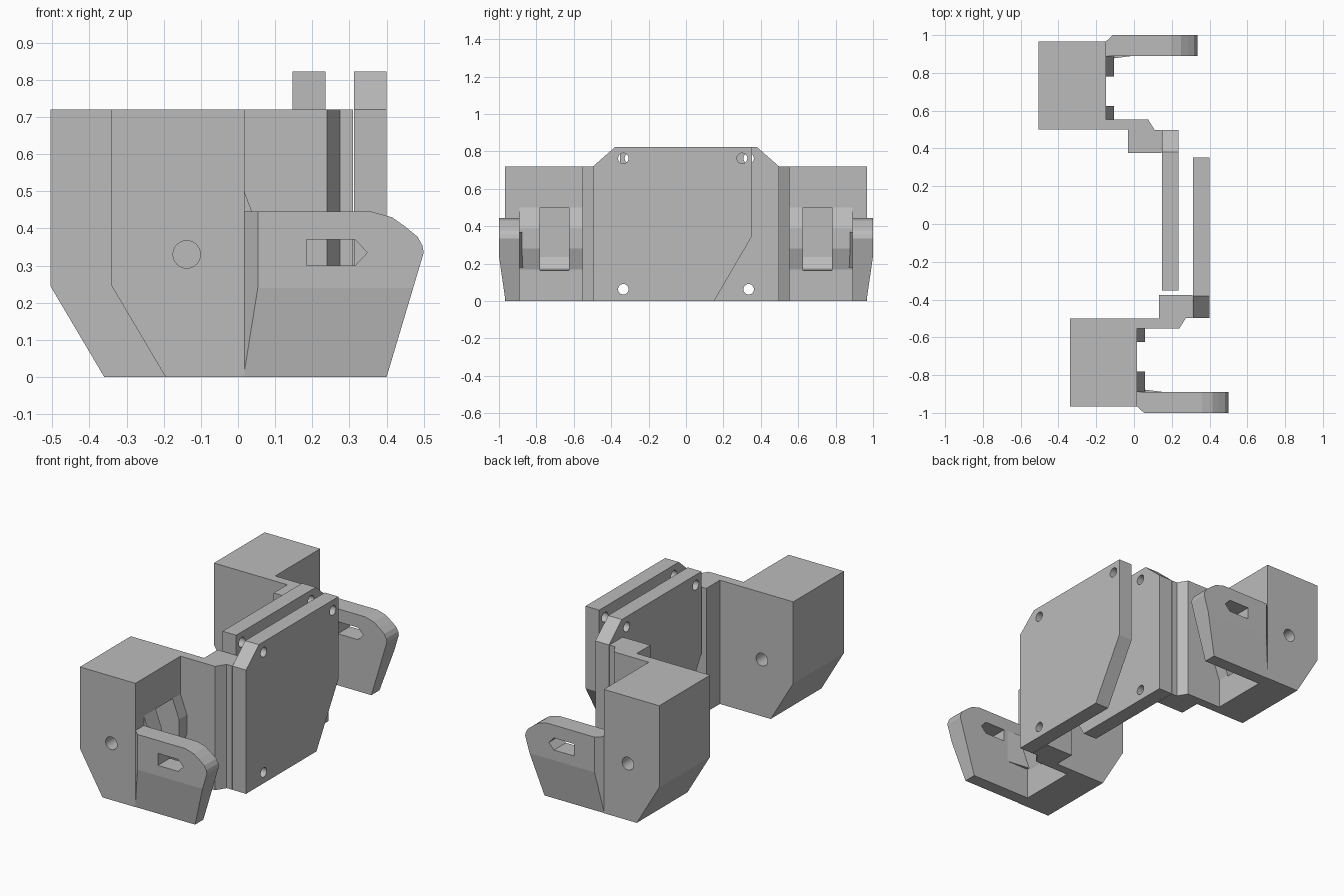
import bpy, bmesh, math
from mathutils import Vector

cube = bpy.data.objects.get("Cube")
if cube:
    bpy.data.objects.remove(cube, do_unlink=True)

grey = bpy.data.materials.new("plain_grey")
grey.use_nodes = True
colour = (0.5, 0.5, 0.5, 1)
grey.diffuse_color = colour
grey.node_tree.nodes["Principled BSDF"].inputs["Base Color"].default_value = colour


def prism(name, profile, axis, low, high, side, trims=()):
    """Extrude a profile along an axis, trim it by planes, place it on one half."""
    place = {"x": lambda a, b, c: (c, a, b),
             "y": lambda a, b, c: (a, c, b),
             "z": lambda a, b, c: (a, b, c)}[axis]
    bm = bmesh.new()
    face = bm.faces.new([bm.verts.new(place(a, b, low)) for a, b in profile])
    moved = bmesh.ops.extrude_face_region(bm, geom=[face])["geom"]
    for v in moved:
        if isinstance(v, bmesh.types.BMVert):
            v.co += Vector(place(0, 0, high - low))
    for point, normal in trims:
        cut = bmesh.ops.bisect_plane(bm, geom=bm.verts[:] + bm.edges[:] + bm.faces[:],
                                     plane_co=point, plane_no=normal, clear_outer=True)
        rim = [e for e in cut["geom_cut"] if isinstance(e, bmesh.types.BMEdge)]
        bmesh.ops.contextual_create(bm, geom=rim)
    sign, shift = side
    for v in bm.verts:
        v.co = (v.co.x + shift, v.co.y * sign, v.co.z)
    bmesh.ops.recalc_face_normals(bm, faces=bm.faces[:])
    mesh = bpy.data.meshes.new(name)
    bm.to_mesh(mesh)
    bm.free()
    mesh.materials.append(grey)
    obj = bpy.data.objects.new(name, mesh)
    bpy.context.collection.objects.link(obj)
    return obj


def circle(a, b, r, n=24):
    return [(a + r * math.cos(math.tau * i / n), b + r * math.sin(math.tau * i / n))
            for i in range(n)]


def carve(obj, cutters):
    for cutter in cutters:
        cutter.hide_render = True
        mod = obj.modifiers.new("cut", "BOOLEAN")
        mod.operation, mod.solver, mod.object = "DIFFERENCE", "EXACT", cutter
    graph = bpy.context.evaluated_depsgraph_get()
    result = bpy.data.meshes.new_from_object(obj.evaluated_get(graph))
    obj.modifiers.clear()
    obj.data = result
    for cutter in cutters:
        bpy.data.objects.remove(cutter, do_unlink=True)


def build_half(label, side):
    # Block with slanted underside, cross pin hole and open pocket
    block = prism(label + "_block", [(-.34, .72), (-.34, .245), (-.195, 0), (.017, 0), (.017, .72)],
                  "y", -.967, -.5, side)
    carve(block, [
        prism("pin_cutter", circle(-.138, .33, .037), "y", -1.1, -.4, side),
        prism("pocket_cutter", [(-.23, .5), (-.23, .235), (-.19, .175), (.1, .16), (.1, .5)],
              "y", -.78, -.625, side)])

    # Outer arm with rounded tip, pointed slot, chamfered root and sloping foot
    arm = prism(label + "_arm",
                [(.017, 0), (.4, 0), (.5, .335), (.496, .355), (.483, .378), (.45, .405),
                 (.415, .43), (.36, .445), (.017, .445)], "y", -1, -.89, side,
                trims=[((.017, -.967, 0), (-1, -1.1, 0)),
                       ((0, -1, .24), (0, -.24, -.035))])
    carve(arm, [prism("slot_cutter", [(.185, .3), (.315, .3), (.348, .335), (.315, .37), (.185, .37)],
                      "y", -1.1, -.8, side)])
    prism(label + "_arm_gusset", [(.017, -.872), (.16, -.89), (.017, -.89)],
          "z", .18, .37, side)

    # Inner wall stepping out to the plate
    prism(label + "_inner_wall",
          [(.017, -.553), (.24, -.553), (.275, -.497), (.31, -.497), (.31, -.375),
           (.132, -.375), (.132, -.5), (.017, -.5)], "z", 0, .72, side)

    # Tapered pads either side of the pocket
    for name, low, high in (("outer", -.89, -.78), ("inner", -.625, -.55)):
        prism(label + "_" + name + "_pad",
              [(.017, .5), (.058, .39), (.058, .28), (.017, .17)], "y", low, high, side)

    # Large mounting plate with clipped corners and three screw holes
    plate = prism(label + "_plate",
                  [(-.497, 0), (.15, 0), (.352, .345), (.352, .823), (-.38, .823), (-.497, .72)],
                  "x", .312, .4, side)
    carve(plate, [prism("screw_cutter", circle(y, z, .028), "x", .25, .5, side)
                  for y, z in ((-.335, .763), (.3, .763), (-.335, .063))])


build_half("front", (1, 0))
build_half("back", (-1, -.165))
